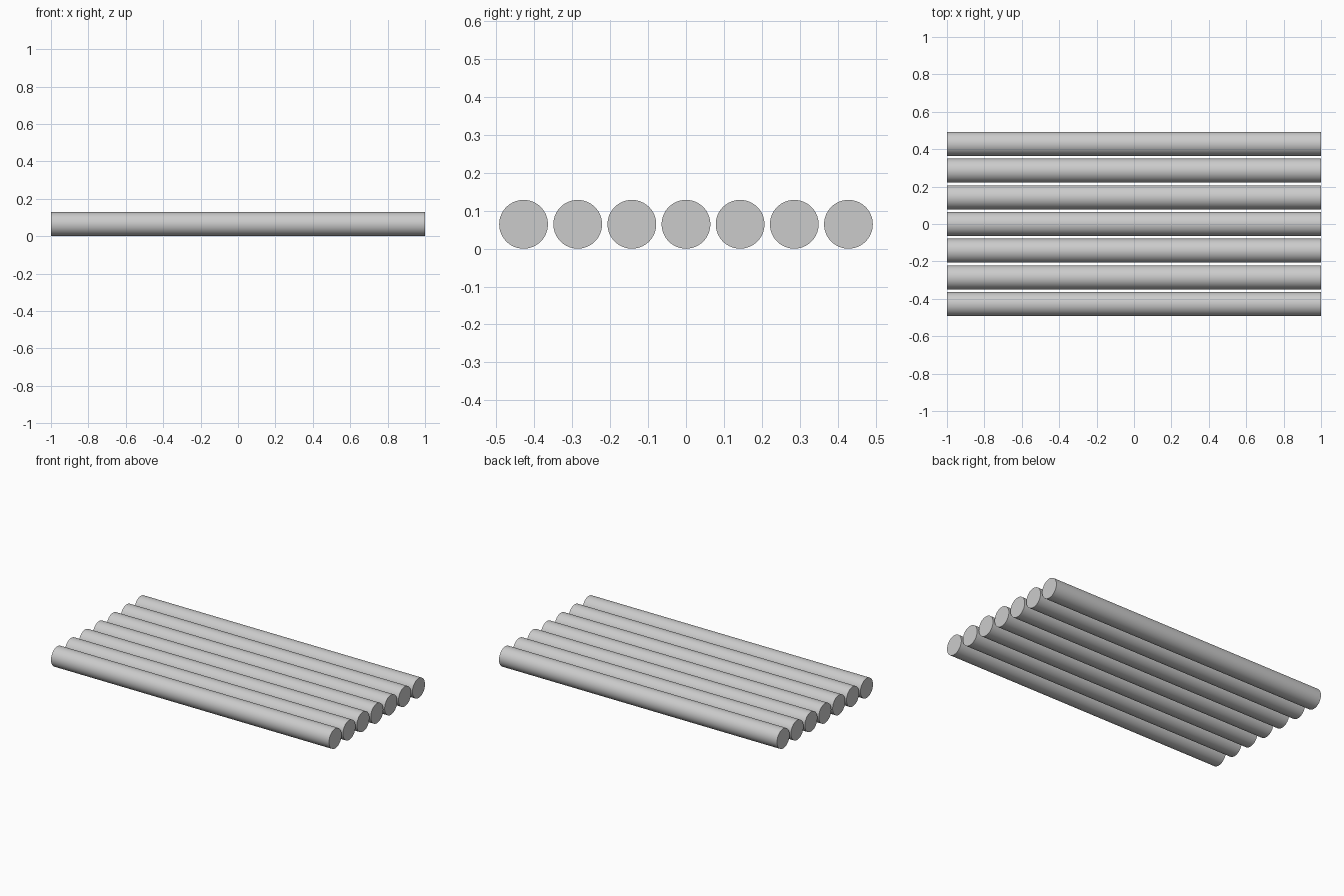
import bpy
import math

if "Cube" in bpy.data.objects:
    bpy.data.objects.remove(bpy.data.objects["Cube"])

COUNT = 7
LENGTH = 2.0
PITCH = 1.0 / COUNT          # spacing between log centres
RADIUS = PITCH * 0.45        # leaves a narrow gap between logs


def add_log(index):
    y = (index - (COUNT - 1) / 2) * PITCH
    bpy.ops.mesh.primitive_cylinder_add(
        vertices=64, radius=RADIUS, depth=LENGTH,
        location=(0, y, RADIUS), rotation=(0, math.pi / 2, 0))
    log = bpy.context.object
    log.name = f"log_{index + 1}"
    bpy.ops.object.shade_smooth_by_angle(angle=math.radians(30))


# Row of parallel round logs lying along x
for i in range(COUNT):
    add_log(i)
